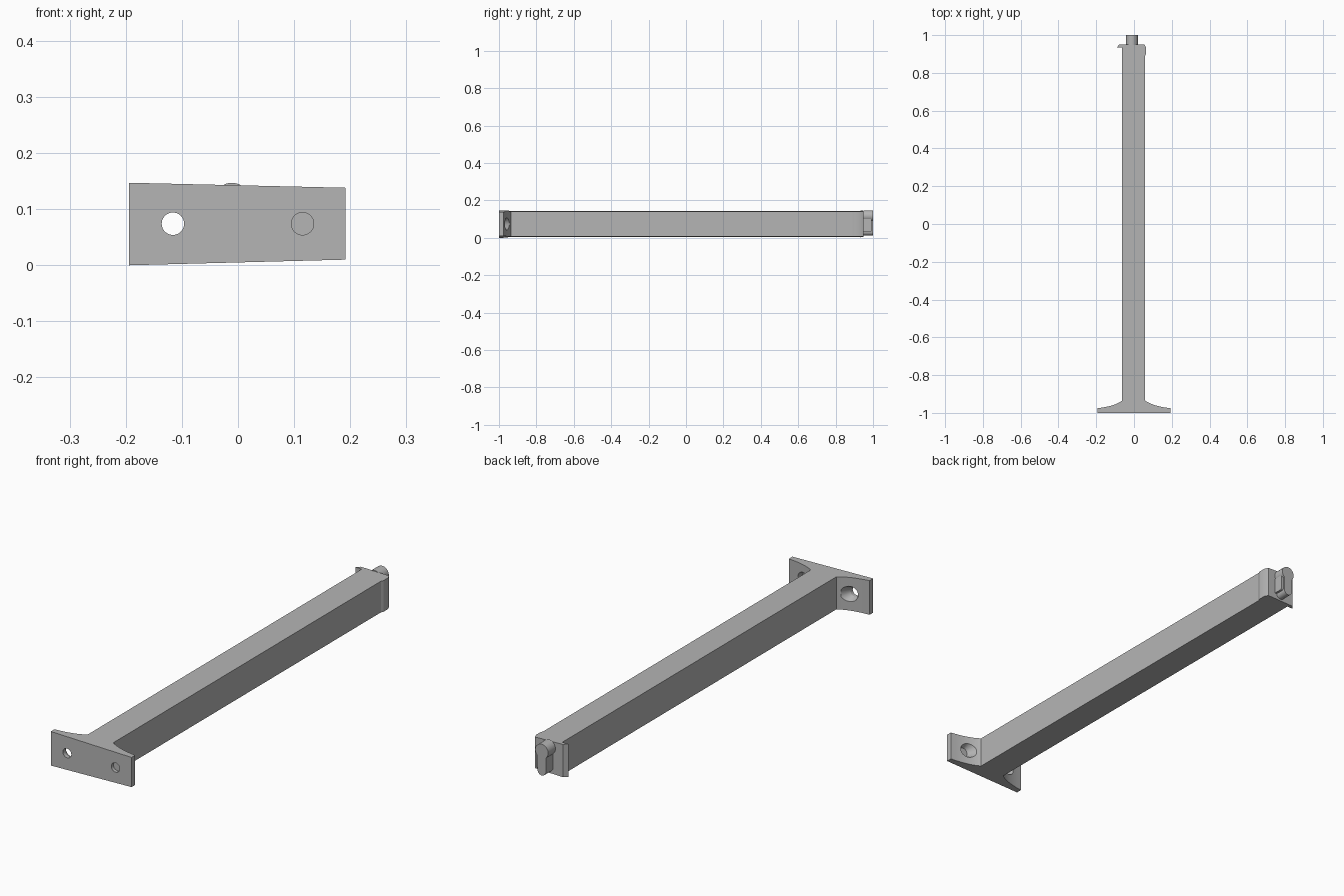
import bpy, bmesh, math
from mathutils import Matrix, Vector

cube = bpy.data.objects.get("Cube")
if cube:
    bpy.data.objects.remove(cube, do_unlink=True)

grey = bpy.data.materials.new("plain grey")
grey.use_nodes = True
colour = (0.46, 0.46, 0.46, 1)
grey.diffuse_color = colour
grey.node_tree.nodes["Principled BSDF"].inputs["Base Color"].default_value = colour


def finish(name, bm):
    bmesh.ops.recalc_face_normals(bm, faces=bm.faces)
    mesh = bpy.data.meshes.new(name)
    bm.to_mesh(mesh)
    bm.free()
    mesh.materials.append(grey)
    obj = bpy.data.objects.new(name, mesh)
    bpy.context.collection.objects.link(obj)
    return obj


def activate(obj):
    bpy.ops.object.select_all(action='DESELECT')
    obj.select_set(True)
    bpy.context.view_layer.objects.active = obj


def prism(name, points, offset):
    """Extrude a closed outline of 3D points along an offset."""
    bm = bmesh.new()
    face = bm.faces.new([bm.verts.new(p) for p in points])
    new = bmesh.ops.extrude_face_region(bm, geom=[face])["geom"]
    for v in new:
        if isinstance(v, bmesh.types.BMVert):
            v.co += Vector(offset)
    return finish(name, bm)


def cone_y(name, x, z, y0, y1, r0, r1):
    """Round cutter along y."""
    bm = bmesh.new()
    turn = Matrix.Translation((x, (y0 + y1) / 2, z)) @ Matrix.Rotation(-math.pi / 2, 4, 'X')
    bmesh.ops.create_cone(bm, cap_ends=True, segments=40, radius1=r0, radius2=r1,
                          depth=y1 - y0, matrix=turn)
    return finish(name, bm)


def arc(cx, cz, r, start, end, n=16):
    return [(cx + r * math.cos(math.radians(start + (end - start) * i / n)),
             cz + r * math.sin(math.radians(start + (end - start) * i / n)))
            for i in range(n + 1)]


def flare(side, edge, root, n=12):
    """Concave sweep from the plate edge to the beam."""
    a, b, c = Vector((edge, -0.975)), Vector((side * 0.105, -0.966)), Vector((root, -0.935))
    return [a * (1 - t) ** 2 + b * 2 * t * (1 - t) + c * t * t
            for t in (i / n for i in range(n + 1))]


# Mounting plate, beam and hooked end share one plan outline
outline = [(-0.194, -1), (0.192, -1)]
outline += [tuple(p) for p in flare(1, 0.192, 0.059)]
outline += [(0.059, 0.89), (0.064, 0.9), (0.064, 0.932), (0.056, 0.95),
            (-0.078, 0.95), (-0.092, 0.934), (-0.063, 0.934)]
outline += [tuple(p) for p in reversed(flare(-1, -0.194, -0.063))]
bracket = prism("bracket_arm", [(x, y, 0) for x, y in outline], (0, 0, 1))
# Top and bottom draw together slightly towards +x
for v in bracket.data.vertices:
    x = v.co.x
    v.co.z = 0.1425 - 0.023 * x if v.co.z > 0.5 else 0.005 + 0.026 * x

# Countersunk screw holes
for x in (-0.116, 0.115):
    for cutter in (cone_y("hole_cutter", x, 0.074, -1.02, -0.9, 0.02, 0.02),
                   cone_y("countersink_cutter", x, 0.074, -0.985, -0.945, 0.02, 0.04)):
        mod = bracket.modifiers.new("screw hole", 'BOOLEAN')
        mod.object = cutter
        mod.solver = 'EXACT'
        activate(bracket)
        bpy.ops.object.modifier_apply(modifier=mod.name)
        bpy.data.objects.remove(cutter, do_unlink=True)

# Keyhole-shaped catch: round head over a narrower rounded stem
keyhole = arc(-0.011, 0.116, 0.031, -50, 230, 32) + arc(-0.011, 0.032, 0.02, 180, 360)
catch = prism("end_catch", [(x, 0.948, z) for x, z in keyhole], (0, 0.052, 0))

# Rounded side lug next to the stem
lug_outline = (arc(0.985, 0.04, 0.008, -90, 0, 5) + arc(0.985, 0.092, 0.008, 0, 90, 5)
               + [(0.948, 0.1), (0.948, 0.032)])
lug = prism("catch_side_lug", [(0.0, y, z) for y, z in lug_outline], (0.019, 0, 0))

for obj in (bracket, catch, lug):
    activate(obj)
    bpy.ops.object.shade_smooth_by_angle(angle=math.radians(25))
